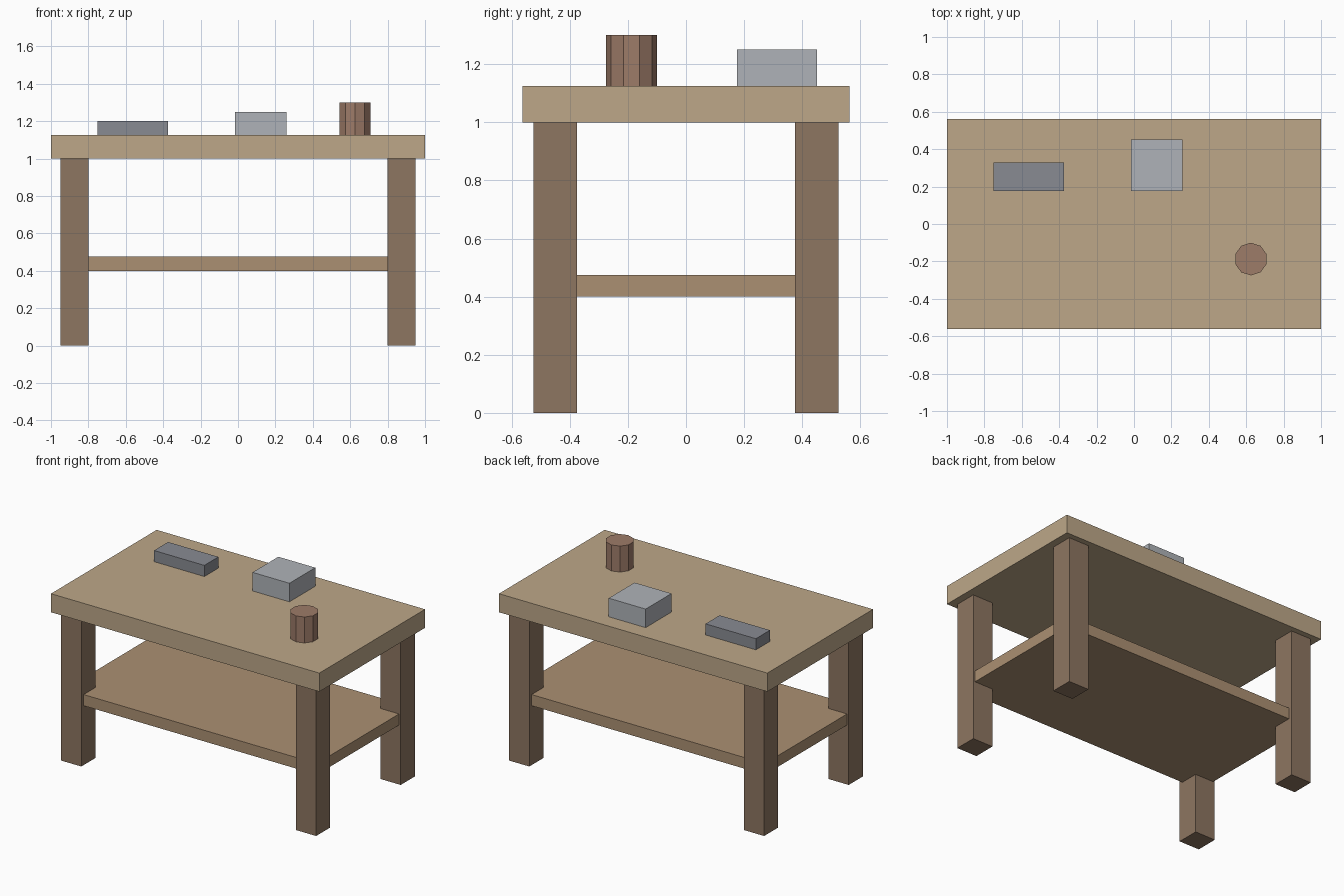
import bpy

if "Cube" in bpy.data.objects:
    bpy.data.objects.remove(bpy.data.objects["Cube"])


def paint(obj, name, rgb):
    mat = bpy.data.materials.get(name) or bpy.data.materials.new(name)
    mat.diffuse_color = (*rgb, 1)
    mat.use_nodes = True
    mat.node_tree.nodes["Principled BSDF"].inputs["Base Color"].default_value = mat.diffuse_color
    obj.data.materials.append(mat)


def box(name, centre, size, mat, rgb):
    bpy.ops.mesh.primitive_cube_add(size=1, location=centre)
    obj = bpy.context.object
    obj.name = name
    obj.scale = size
    bpy.ops.object.transform_apply(location=False, rotation=False, scale=True)
    paint(obj, mat, rgb)
    return obj


# Table top and lower shelf (shelf corners run into the legs)
box("table_top", (0, 0, 1.0625), (2, 1.125, 0.125), "light_wood", (0.51, 0.39, 0.25))
box("lower_shelf", (0, 0, 0.4375), (1.875, 1.0, 0.075), "mid_wood", (0.41, 0.28, 0.17))

# Four legs
for sx, side in ((-1, "left"), (1, "right")):
    for sy, end in ((-1, "front"), (1, "back")):
        box(f"{end}_{side}_leg", (sx * 0.875, sy * 0.45, 0.5), (0.15, 0.15, 1),
            "dark_wood", (0.27, 0.18, 0.12))

# Items on the table
box("flat_block", (-0.5625, 0.2525, 1.1625), (0.375, 0.15, 0.075),
    "dark_metal", (0.25, 0.26, 0.29))
box("square_block", (0.1225, 0.3135, 1.1875), (0.275, 0.275, 0.125),
    "light_metal", (0.43, 0.45, 0.48))

# Ten-sided cup
bpy.ops.mesh.primitive_cylinder_add(vertices=10, radius=0.0875, depth=0.175,
                                    location=(0.625, -0.1875, 1.2125))
cup = bpy.context.object
cup.name = "cup"
paint(cup, "red_wood", (0.34, 0.20, 0.14))
